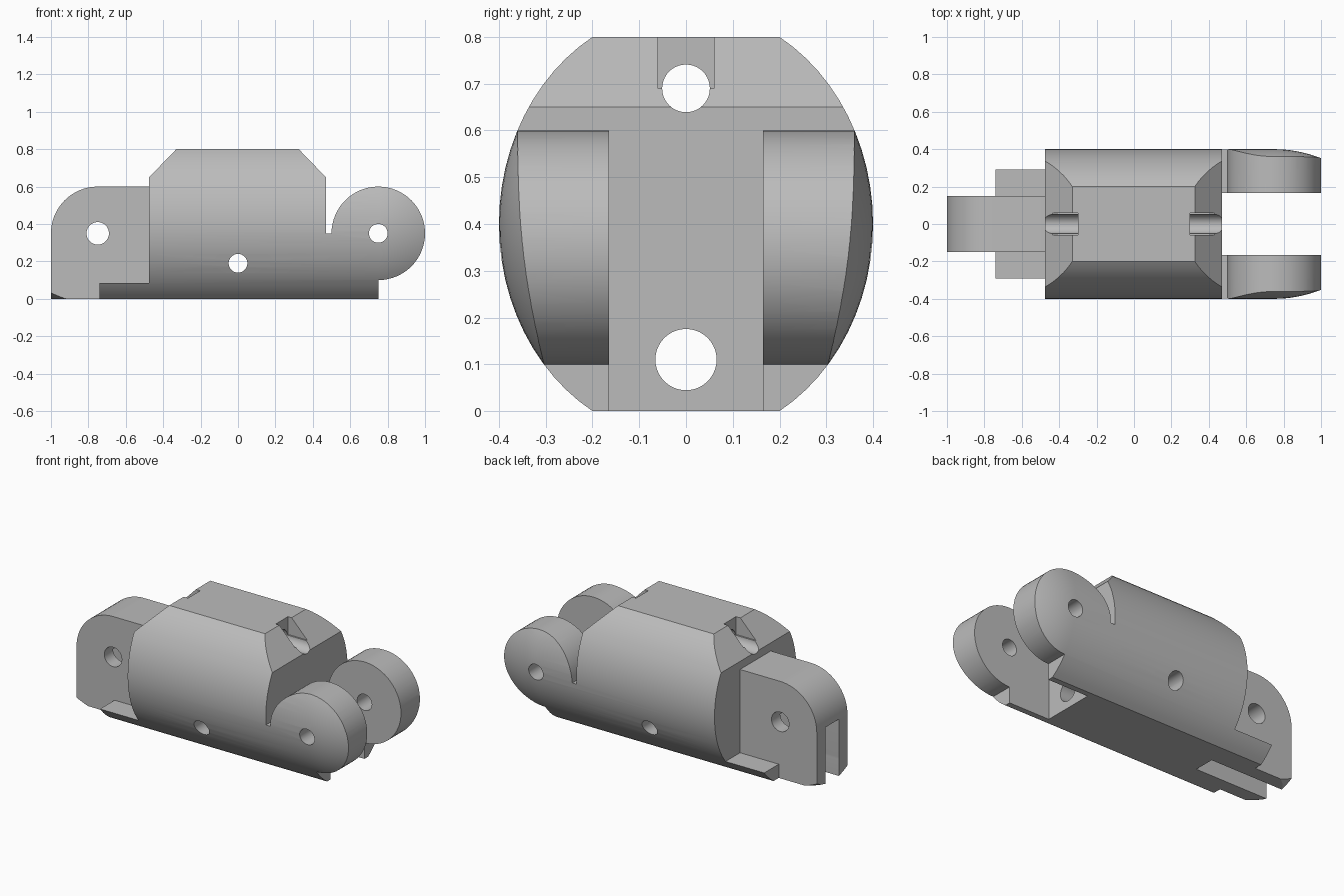
import bpy, bmesh
from math import sin, cos, pi, radians
from mathutils import Matrix

cube = bpy.data.objects.get("Cube")
if cube:
    bpy.data.objects.remove(cube, do_unlink=True)

grey = bpy.data.materials.new("plain grey")
grey.use_nodes = True
colour = (0.5, 0.5, 0.5, 1)
grey.diffuse_color = colour
grey.node_tree.nodes["Principled BSDF"].inputs["Base Color"].default_value = colour


def finish(name, bm):
    bmesh.ops.recalc_face_normals(bm, faces=bm.faces)
    mesh = bpy.data.meshes.new(name)
    bm.to_mesh(mesh)
    bm.free()
    mesh.materials.append(grey)
    obj = bpy.data.objects.new(name, mesh)
    bpy.context.collection.objects.link(obj)
    return obj


def loft(name, rings):
    """Closed solid through a list of matching point rings."""
    bm = bmesh.new()
    loops = [[bm.verts.new(p) for p in ring] for ring in rings]
    n = len(loops[0])
    for a, b in zip(loops, loops[1:]):
        for i in range(n):
            j = (i + 1) % n
            bm.faces.new((a[i], a[j], b[j], b[i]))
    bm.faces.new(loops[0])
    bm.faces.new(loops[-1])
    return finish(name, bm)


def side_profile(name, points, half_width):
    return loft(name, [[(x, y, z) for x, z in points] for y in (-half_width, half_width)])


def box(name, x, y, z):
    return loft(name, [[(a, y[0], z[0]), (a, y[1], z[0]), (a, y[1], z[1]), (a, y[0], z[1])] for a in x])


def rod(name, axis, radius, centre):
    bm = bmesh.new()
    turn = Matrix.Rotation(pi / 2, 4, 'Y' if axis == 'X' else 'X')
    bmesh.ops.create_cone(bm, cap_ends=True, segments=40, radius1=radius, radius2=radius,
                          depth=3, matrix=Matrix.Translation(centre) @ turn)
    return finish(name, bm)


def arc(cx, cz, r, start, end, steps):
    angles = [radians(start + (end - start) * i / steps) for i in range(steps + 1)]
    return [(cx + r * cos(t), cz + r * sin(t)) for t in angles]


def combine(target, tool, operation):
    mod = target.modifiers.new(operation.lower(), 'BOOLEAN')
    mod.operation = operation
    mod.solver = 'EXACT'
    mod.object = tool
    bpy.context.view_layer.objects.active = target
    bpy.ops.object.modifier_apply(modifier=mod.name)
    bpy.data.objects.remove(tool, do_unlink=True)


# Main body with the round hinge lugs in its side profile
body = side_profile("hinge_segment", [(-0.74, 0), (0.75, 0)]
                    + arc(0.75, 0.35, 0.25, -90, 180, 48)
                    + [(0.47, 0.35), (0.47, 0.65), (0.325, 0.8), (-0.33, 0.8),
                       (-0.475, 0.65), (-0.475, 0.085), (-0.74, 0.085)], 0.6)

# Gap between the two lugs
combine(body, box("lug_gap", (0.47, 1.2), (-0.165, 0.165), (-0.2, 1)), 'DIFFERENCE')

# Tongue at the other end
tongue = side_profile("tongue", [(-1, 0), (-0.4, 0), (-0.4, 0.6)]
                      + arc(-0.75, 0.35, 0.25, 90, 180, 16), 0.15)
combine(body, tongue, 'UNION')

# Oval envelope, drawn in slightly at both ends
rings = []
for i in range(-10, 11):
    if i == 0:
        continue
    x = (0.75 + 0.27 * (abs(i) - 1) / 9) * (1 if i > 0 else -1)
    s = 1 - 0.12 * ((abs(x) - 0.75) / 0.25) ** 2
    rings.append([(x, 0.4 * s * cos(2 * pi * k / 72), 0.4 + 0.462 * s * sin(2 * pi * k / 72))
                  for k in range(72)])
combine(body, loft("envelope", rings), 'INTERSECT')

# Slot under the tongue and notches in the sloped shoulders
combine(body, box("tongue_slot", (-1.2, -0.5), (-0.065, 0.065), (-0.2, 0.35)), 'DIFFERENCE')
for x in ((-0.6, -0.3), (0.3, 0.6)):
    combine(body, box("shoulder_notch", x, (-0.06, 0.06), (0.69, 1)), 'DIFFERENCE')

# Cord channels along the length, pin holes across it
for radius, z in ((0.051, 0.69), (0.0655, 0.11)):
    combine(body, rod("cord_channel", 'X', radius, (0, 0, z)), 'DIFFERENCE')
for x, z, radius in ((-0.75, 0.35, 0.06), (0, 0.19, 0.05), (0.75, 0.35, 0.05)):
    combine(body, rod("pin_hole", 'Y', radius, (x, 0, z)), 'DIFFERENCE')

# Smooth curves, crisp edges
bpy.ops.object.select_all(action='DESELECT')
body.select_set(True)
bpy.context.view_layer.objects.active = body
bpy.ops.object.shade_smooth_by_angle(angle=radians(25))
